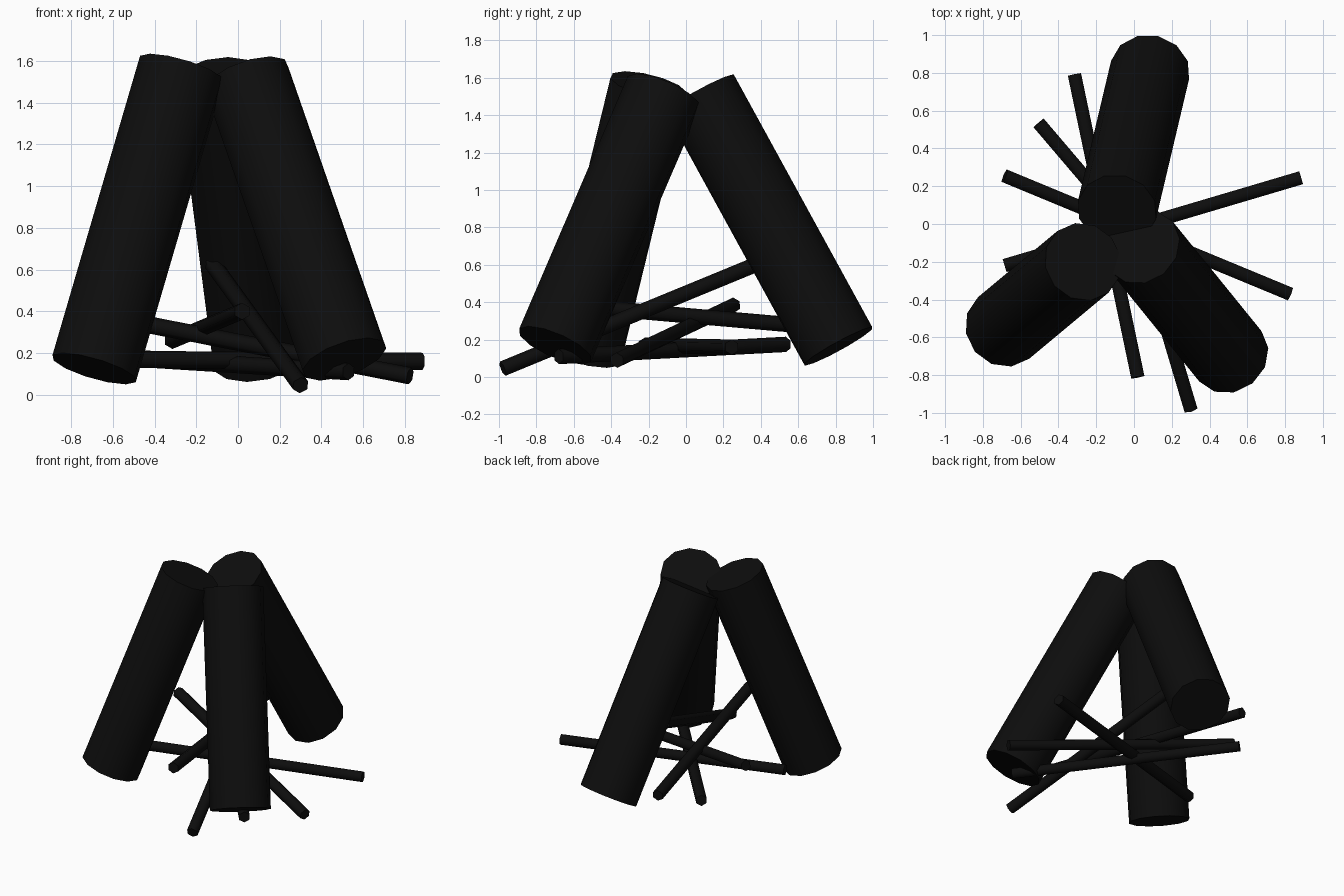
import bpy
import math
from mathutils import Vector

cube = bpy.data.objects.get("Cube")
if cube:
    bpy.data.objects.remove(cube, do_unlink=True)

# One charred wood colour for everything
char = bpy.data.materials.new("charred_black")
char.use_nodes = True
colour = (0.004, 0.004, 0.004, 1)
char.diffuse_color = colour
char.node_tree.nodes["Principled BSDF"].inputs["Base Color"].default_value = colour


def rod(name, start, end, radius, sides):
    """Capped cylinder running between two points."""
    a, b = Vector(start), Vector(end)
    axis = b - a
    bpy.ops.mesh.primitive_cylinder_add(
        vertices=sides, radius=radius, depth=axis.length, location=(a + b) / 2,
        rotation=axis.to_track_quat('Z', 'Y').to_euler())
    obj = bpy.context.object
    obj.name = name
    obj.data.materials.append(char)
    bpy.ops.object.shade_smooth_by_angle(angle=math.radians(65))
    return obj


# Three thick logs leaning together: foot centre, top centre
logs = {
    "back_log": ((0.085, 0.815, 0.165), (-0.09, 0.075, 1.515)),
    "front_right_log": ((-0.69, -0.55, 0.125), (-0.27, -0.2, 1.56)),
    "front_left_log": ((0.51, -0.70, 0.17), (0.04, -0.12, 1.52)),
}
for name, (foot, top) in logs.items():
    rod(name, foot, top, 0.212, 12)

# Thin kindling sticks crossing under the logs
sticks = [
    ((0.885, 0.245, 0.16), (-0.685, -0.22, 0.17)),
    ((0.825, -0.37, 0.09), (-0.685, 0.255, 0.385)),
    ((-0.315, 0.79, 0.26), (0.02, -0.81, 0.40)),
    ((-0.505, 0.535, 0.175), (0.53, -0.68, 0.11)),
    ((0.3, -0.98, 0.045), (-0.12, 0.43, 0.625)),
]
for i, (start, end) in enumerate(sticks):
    rod(f"kindling_stick_{i + 1}", start, end, 0.041, 6)
